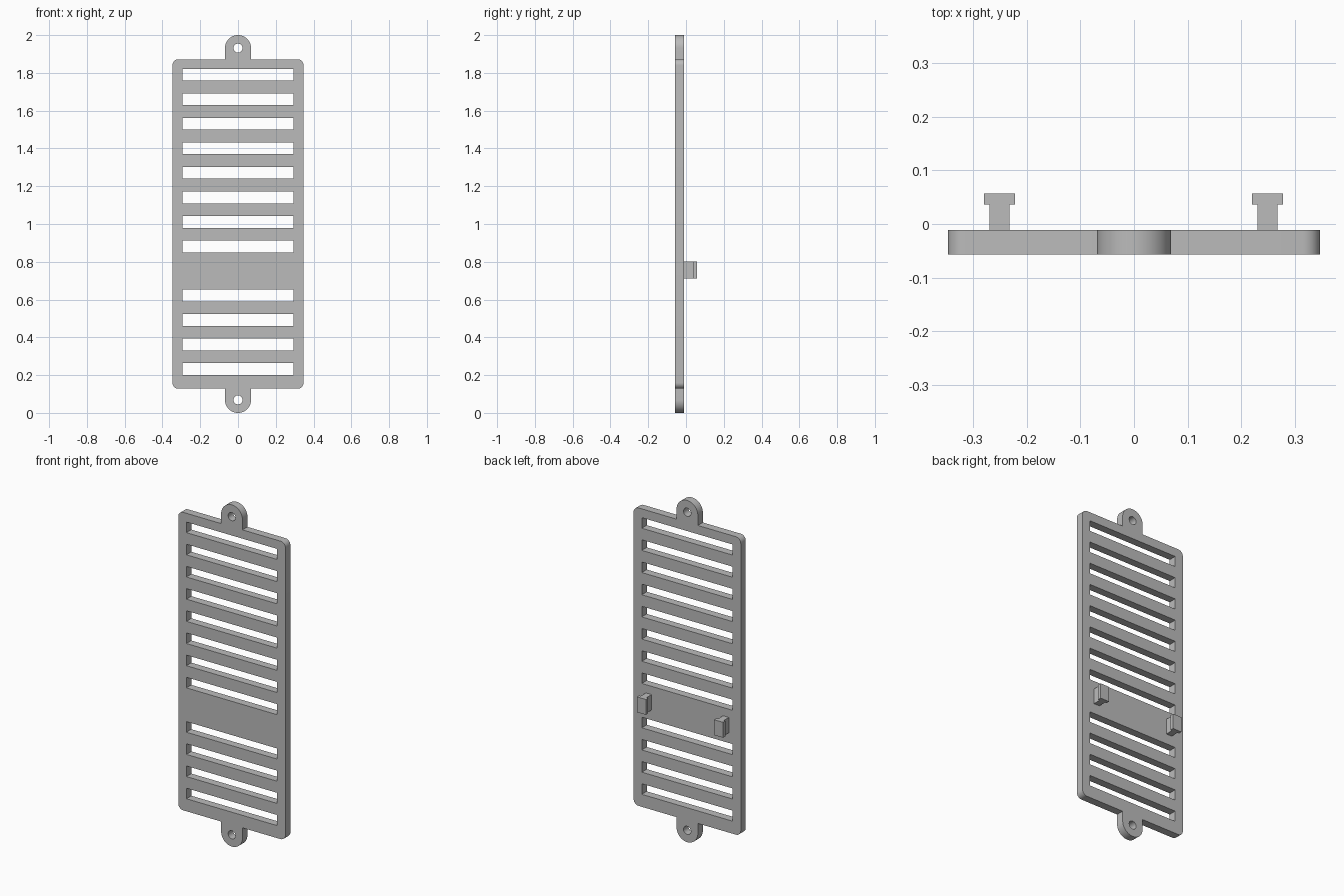
import bpy, bmesh
from math import sin, cos, pi, radians

if "Cube" in bpy.data.objects:
    bpy.data.objects.remove(bpy.data.objects["Cube"])

grey = bpy.data.materials.new("plain grey")
grey.use_nodes = True
colour = (0.5, 0.5, 0.5, 1)
grey.diffuse_color = colour
grey.node_tree.nodes["Principled BSDF"].inputs["Base Color"].default_value = colour


def arc(cx, cz, r, start, end, steps):
    angles = [radians(start + (end - start) * i / steps) for i in range(steps + 1)]
    return [(cx + r * cos(a), cz + r * sin(a)) for a in angles]


def extruded(name, loops, depth, location, rotation):
    """Fill closed outlines (inner ones become holes), extrude and convert to a mesh."""
    curve = bpy.data.curves.new(name, "CURVE")
    curve.dimensions = "2D"
    curve.fill_mode = "BOTH"
    curve.extrude = depth / 2
    for loop in loops:
        spline = curve.splines.new("POLY")
        spline.points.add(len(loop) - 1)
        for point, (u, v) in zip(spline.points, loop):
            point.co = (u, v, 0, 1)
        spline.use_cyclic_u = True
    source = bpy.data.objects.new(name + " outline", curve)
    bpy.context.collection.objects.link(source)
    bpy.context.view_layer.update()
    evaluated = source.evaluated_get(bpy.context.evaluated_depsgraph_get())
    mesh = bpy.data.meshes.new_from_object(evaluated)
    bpy.data.objects.remove(source)
    mesh.name = name

    bm = bmesh.new()
    bm.from_mesh(mesh)
    bmesh.ops.remove_doubles(bm, verts=bm.verts, dist=1e-5)
    bmesh.ops.recalc_face_normals(bm, faces=bm.faces)
    bm.to_mesh(mesh)
    bm.free()

    mesh.materials.clear()
    mesh.materials.append(grey)
    obj = bpy.data.objects.new(name, mesh)
    obj.location, obj.rotation_euler = location, rotation
    bpy.context.collection.objects.link(obj)
    bpy.ops.object.select_all(action="DESELECT")
    obj.select_set(True)
    bpy.context.view_layer.objects.active = obj
    bpy.ops.object.shade_smooth_by_angle(angle=radians(30))
    return obj


# Plate outline with rounded corners and a mounting ear at each end
W, H, R, EAR, EAR_Z = 0.347, 0.872, 0.032, 0.069, 0.931
upper = arc(W - R, H - R, R, 0, 90, 8) + [(EAR, H)]
upper += arc(0, EAR_Z, EAR, 0, 180, 32)
upper += [(-EAR, H)] + arc(R - W, H - R, R, 90, 180, 8)
outline = upper + [(-x, -z) for x, z in upper]

# Screw holes and ventilation slots, with one slot left out for the clips
holes = [arc(0, s * EAR_Z, 0.024, 0, 345, 23) for s in (-1, 1)]
SLOT_X, SLOT_Z, PITCH = 0.294, 0.031, 0.1298
slots = []
for i in range(13):
    if i != 4:
        z = (i - 6) * PITCH + 0.011
        slots.append([(-SLOT_X, z - SLOT_Z), (SLOT_X, z - SLOT_Z),
                      (SLOT_X, z + SLOT_Z), (-SLOT_X, z + SLOT_Z)])
extruded("vent_plate", [outline] + holes + slots, 0.046, (0, -0.034, 1), (pi / 2, 0, 0))

# T-shaped clips on the back
STEM, HEAD, NECK, TIP = 0.0185, 0.029, 0.036, 0.057
half = [(STEM, -0.011), (STEM, NECK), (HEAD, NECK), (HEAD, TIP)]
clip = half + [(-x, y) for x, y in reversed(half)]
for side, x in (("left", 0.249), ("right", -0.251)):
    extruded(side + "_clip", [clip], 0.09, (x, 0, 0.757), (0, 0, 0))
